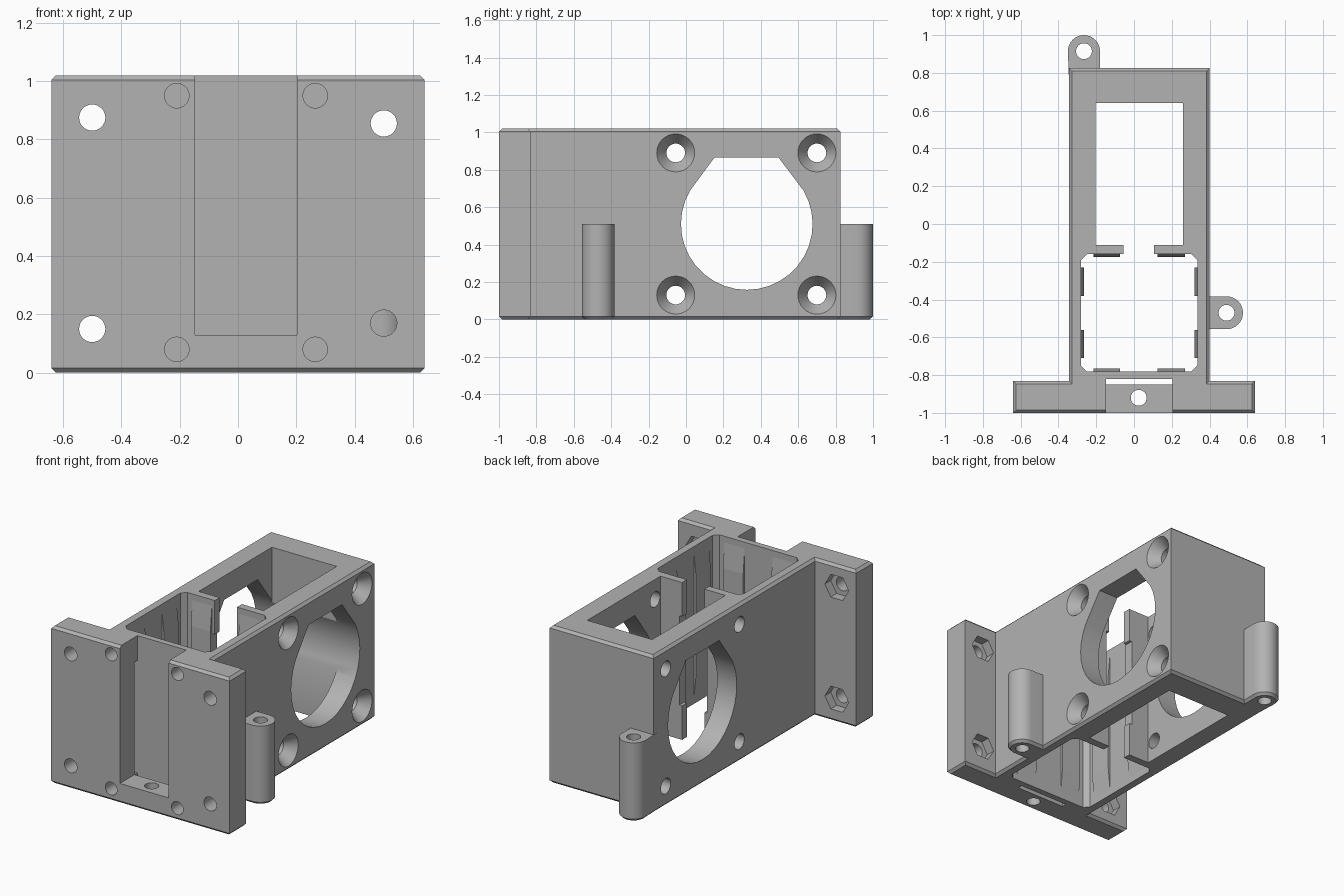
import bpy, bmesh
from math import sin, cos, pi, radians
from mathutils import Vector

cube = bpy.data.objects.get("Cube")
if cube:
    bpy.data.objects.remove(cube, do_unlink=True)

grey = bpy.data.materials.new("plain_grey")
grey.use_nodes = True
grey.diffuse_color = (0.45, 0.45, 0.45, 1)
grey.node_tree.nodes["Principled BSDF"].inputs["Base Color"].default_value = (0.45, 0.45, 0.45, 1)

HEIGHT = 1.02
CHAMFER = 0.016


def place(axis, a, b, t):
    return {"x": (t, a, b), "y": (a, t, b), "z": (a, b, t)}[axis]


def loft(name, lower, upper, axis, lo, hi, chamfer=""):
    """Solid between two outlines; chamfer names the rims to bevel."""
    bm = bmesh.new()
    bottom = [bm.verts.new(place(axis, a, b, lo)) for a, b in lower]
    top = [bm.verts.new(place(axis, a, b, hi)) for a, b in upper]
    caps = {"lo": bm.faces.new(bottom[::-1]), "hi": bm.faces.new(top)}
    n = len(bottom)
    for i in range(n):
        j = (i + 1) % n
        bm.faces.new((bottom[i], bottom[j], top[j], top[i]))
    bmesh.ops.recalc_face_normals(bm, faces=bm.faces)
    rims = [e for key in chamfer.split() for e in caps[key].edges]
    if rims:
        bmesh.ops.bevel(bm, geom=rims, offset=CHAMFER, segments=1, affect="EDGES")
    mesh = bpy.data.meshes.new(name)
    bm.to_mesh(mesh)
    bm.free()
    mesh.materials.append(grey)
    obj = bpy.data.objects.new(name, mesh)
    bpy.context.collection.objects.link(obj)
    return obj


def prism(name, pts, axis, lo, hi, chamfer=""):
    return loft(name, pts, pts, axis, lo, hi, chamfer)


def box(x0, x1, y0, y1, z0, z1):
    return prism("cutter", [(x0, y0), (x1, y0), (x1, y1), (x0, y1)], "z", z0, z1)


def ring(a, b, r, n=32, start=0.0, sweep=2 * pi):
    steps = n if sweep >= 2 * pi else n - 1
    return [(a + r * cos(start + sweep * i / steps), b + r * sin(start + sweep * i / steps))
            for i in range(n)]


def hole(a, b, r, axis, lo, hi, n=32):
    return prism("cutter", ring(a, b, r, n), axis, lo, hi)


def cut(obj, cutter):
    mod = obj.modifiers.new("cut", "BOOLEAN")
    mod.operation = "DIFFERENCE"
    mod.solver = "EXACT"
    mod.object = cutter
    dg = bpy.context.evaluated_depsgraph_get()
    mesh = bpy.data.meshes.new_from_object(obj.evaluated_get(dg))
    obj.modifiers.clear()
    obj.data = mesh
    bpy.data.objects.remove(cutter, do_unlink=True)


def smooth(obj):
    bpy.ops.object.select_all(action="DESELECT")
    bpy.context.view_layer.objects.active = obj
    obj.select_set(True)
    bpy.ops.object.shade_smooth_by_angle(angle=radians(25))


# Housing: long box with wide front flanges
outline = [(-0.64, -1), (0.64, -1), (0.64, -0.83), (0.4, -0.83), (0.4, 0.825),
           (-0.345, 0.825), (-0.345, -0.83), (-0.64, -0.83)]
housing = prism("housing", outline, "z", 0, HEIGHT, "lo hi")

# Front slot, gap in front of the inner plate, and wider pocket behind the flanges
cut(housing, box(-0.147, 0.203, -1.1, -0.84, 0.13, 1.1))
cut(housing, box(-0.147, 0.203, -0.85, -0.82, -0.1, 1.1))
cut(housing, box(-0.235, 0.285, -0.85, -0.82, 0.13, 0.86))

# Front compartment with clipped corners
L, R, F, B, c = -0.28, 0.335, -0.78, -0.16, 0.03
cavity = [(L + c, F), (R - c, F), (R, F + c), (R, B - c),
          (R - c, B), (L + c, B), (L, B - c), (L, F + c)]
cut(housing, prism("cutter", cavity, "z", -0.1, 1.1))

# Rear compartment and the gap between the divider tabs
cut(housing, box(-0.205, 0.26, -0.11, 0.64, -0.1, 1.1))
cut(housing, box(-0.055, 0.105, -0.2, -0.1, -0.1, 1.1))
cut(housing, box(-0.075, 0.125, -0.2, -0.1, 0.22, 0.8))

# Large side opening: circle with a flattened pointed top
opening = ring(0.325, 0.51, 0.352, 25, radians(149.5), radians(241))
opening += [(0.495, 0.865), (0.152, 0.865)]
cut(housing, prism("cutter", opening, "x", -0.6, 0.6))

# Side screw holes, countersunk on one side
for y in (-0.055, 0.70):
    for z in (0.13, 0.89):
        cut(housing, hole(y, z, 0.05, "x", -0.6, 0.6))
        cut(housing, loft("cutter", ring(y, z, 0.05), ring(y, z, 0.109), "x", 0.33, 0.41))

# Flange screw holes with nut traps at the back
for x, z in ((-0.5, 0.875), (-0.5, 0.15), (0.5, 0.855), (0.5, 0.17)):
    cut(housing, hole(x, z, 0.045, "y", -1.1, -0.7))
    cut(housing, hole(x, z, 0.085, "y", -0.89, -0.8, 6))

# Blind holes beside the slot and the vertical hole in the sill
for x in (-0.21, 0.265):
    for z in (0.08, 0.95):
        cut(housing, hole(x, z, 0.042, "y", -1.1, -0.82))
cut(housing, hole(0.025, -0.92, 0.042, "z", -0.1, 0.3))
smooth(housing)

# Mounting lugs: half-round posts with a through hole
back_outline = ring(-0.265, 0.915, 0.085, 17, 0, pi) + [(-0.35 + 0.005, 0.78), (-0.18, 0.78)]
side_outline = ring(0.49, -0.47, 0.087, 17, -pi / 2, pi) + [(0.36, -0.383), (0.36, -0.557)]
for name, pts, x, y in (("back_lug", back_outline, -0.265, 0.915),
                        ("side_lug", side_outline, 0.49, -0.47)):
    lug = prism(name, pts, "z", 0, 0.51, "lo")
    cut(lug, hole(x, y, 0.042, "z", -0.1, 0.7))
    smooth(lug)


# Grip ribs on the compartment walls, tapering away at both ends
def rib(name, axis, wall, direction, lo, hi):
    d = wall + direction * 0.016
    back = wall - direction * 0.01
    pts = [(back, 0.04), (wall, 0.04), (d, 0.2), (d, 0.82), (wall, 0.98), (back, 0.98)]
    if axis == "x":
        prism(name, pts, "x", lo, hi)
    else:
        prism(name, pts, "y", lo, hi)


for y0, y1 in ((-0.38, -0.23), (-0.71, -0.56)):
    rib("left_rib", "y", R, -1, y0, y1)
    rib("right_rib", "y", L, 1, y0, y1)
for x0, x1 in ((-0.215, -0.075), (0.125, 0.27)):
    rib("front_rib", "x", F, 1, x0, x1)
    rib("divider_rib", "x", B, -1, x0, x1)
